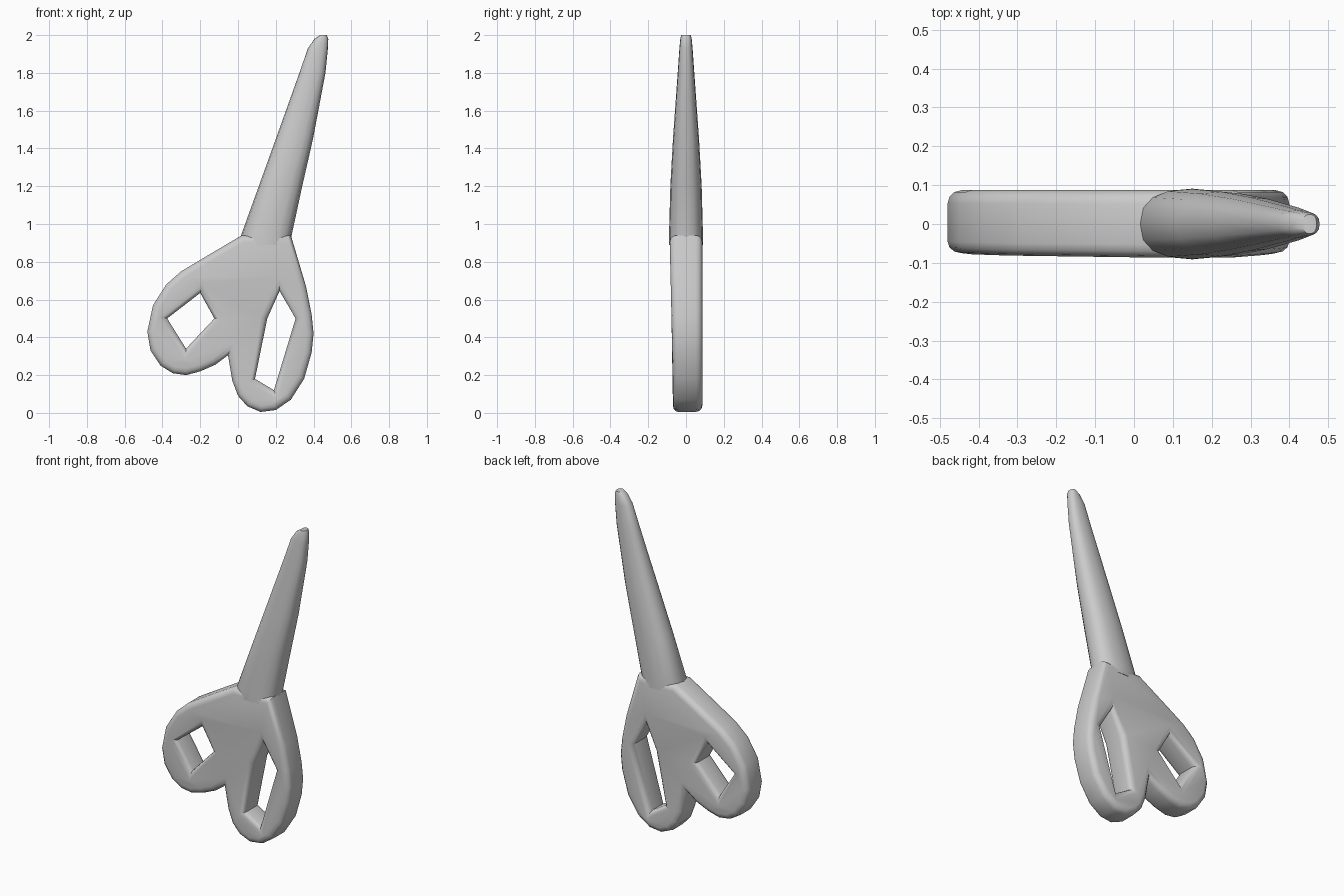
import bpy, bmesh, math

if "Cube" in bpy.data.objects:
    bpy.data.objects.remove(bpy.data.objects["Cube"])

# Outline of the handle block (x, z) and its two finger holes
OUTER = [(0.02, 0.94), (-0.2, 0.81), (-0.3, 0.75), (-0.38, 0.68), (-0.45, 0.57),
         (-0.48, 0.43), (-0.463, 0.33), (-0.41, 0.25), (-0.345, 0.21), (-0.275, 0.2),
         (-0.2, 0.22), (-0.12, 0.255), (-0.053, 0.305), (-0.03, 0.17), (0.0, 0.09),
         (0.05, 0.035), (0.12, 0.005), (0.2, 0.015), (0.28, 0.07), (0.35, 0.18),
         (0.39, 0.32), (0.4, 0.42), (0.39, 0.52), (0.36, 0.67), (0.28, 0.94)]
LEFT_HOLE = [(-0.375, 0.5), (-0.2, 0.635), (-0.125, 0.5), (-0.275, 0.34)]
RIGHT_HOLE = [(0.22, 0.645), (0.305, 0.5), (0.19, 0.12), (0.09, 0.18), (0.155, 0.5)]

BEVEL, HALF = 0.035, 0.087


def finish(name, bm, angle):
    bmesh.ops.recalc_face_normals(bm, faces=bm.faces)
    mesh = bpy.data.meshes.new(name)
    bm.to_mesh(mesh)
    bm.free()
    ob = bpy.data.objects.new(name, mesh)
    bpy.context.collection.objects.link(ob)
    bpy.ops.object.select_all(action='DESELECT')
    ob.select_set(True)
    bpy.context.view_layer.objects.active = ob
    bpy.ops.object.shade_smooth_by_angle(angle=math.radians(angle))
    return ob


# Handles: filled profile with rounded rims, turned upright
curve = bpy.data.curves.new("handle_profile", 'CURVE')
curve.dimensions = '2D'
curve.fill_mode = 'BOTH'
curve.extrude = HALF - BEVEL
curve.bevel_depth = BEVEL
curve.bevel_resolution = 2
curve.offset = -BEVEL
for loop in (OUTER, LEFT_HOLE, RIGHT_HOLE):
    spline = curve.splines.new('POLY')
    spline.points.add(len(loop) - 1)
    for p, (x, z) in zip(spline.points, loop):
        p.co = (x, z, 0, 1)
    spline.use_cyclic_u = True
helper = bpy.data.objects.new("handle_profile", curve)
bpy.context.collection.objects.link(helper)
graph = bpy.context.evaluated_depsgraph_get()
flat = bpy.data.meshes.new_from_object(helper.evaluated_get(graph))
bpy.data.objects.remove(helper)

bm = bmesh.new()
bm.from_mesh(flat)
bmesh.ops.remove_doubles(bm, verts=bm.verts, dist=0.0005)
for v in bm.verts:
    x, z, y = v.co
    y = -y
    if y < 0:  # front side thins toward the finger loops
        y *= 0.8 + 0.2 * min(1, max(0, (z - 0.2) / 0.74))
    v.co = (x, y, z)
finish("handles", bm, 35)

# Closed blades: tapering lens sections (z, left x, right x, half thickness)
SECTIONS = [(0.89, 0.02, 0.28, 0.091), (0.94, 0.016, 0.284, 0.09), (1.2, 0.11, 0.34, 0.083),
            (1.45, 0.2, 0.397, 0.069), (1.8, 0.325, 0.463, 0.044), (1.93, 0.37, 0.476, 0.035),
            (1.98, 0.405, 0.478, 0.03), (2.0, 0.435, 0.47, 0.025)]
SIDES = 16


def power(v):
    return math.copysign(abs(v) ** 0.8, v)


bm = bmesh.new()
rings = []
for z, x0, x1, t in SECTIONS:
    ring = []
    for i in range(SIDES):
        a = 2 * math.pi * i / SIDES
        ring.append(bm.verts.new(((x0 + x1) / 2 + (x1 - x0) / 2 * power(math.cos(a)),
                                  t * power(math.sin(a)), z)))
    rings.append(ring)
for lo, hi in zip(rings, rings[1:]):
    for i in range(SIDES):
        j = (i + 1) % SIDES
        bm.faces.new((lo[i], lo[j], hi[j], hi[i]))
bm.faces.new(rings[0][::-1])
bm.faces.new(rings[-1])
finish("blades", bm, 35)
